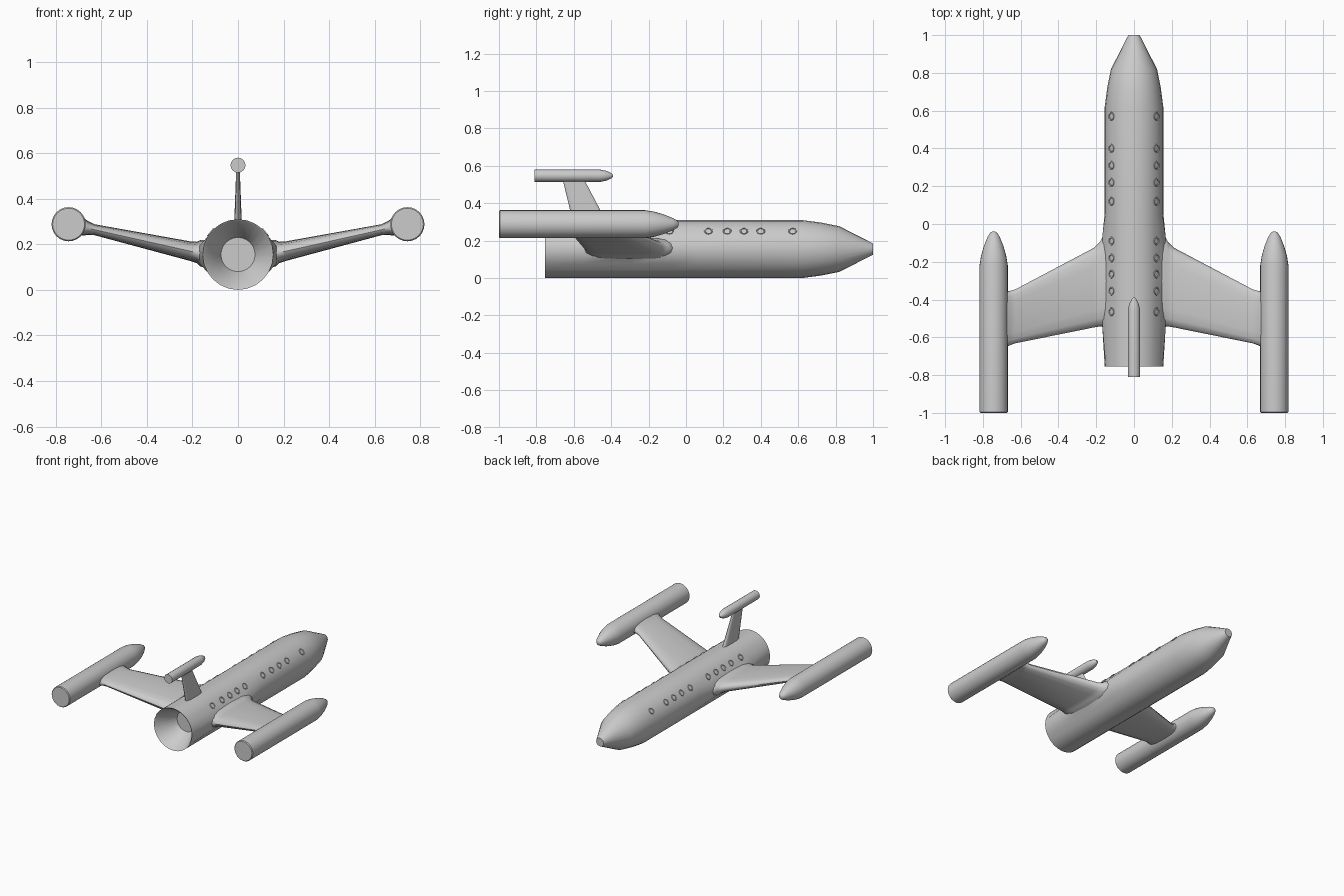
import bpy, bmesh, math
from mathutils import Vector

if "Cube" in bpy.data.objects:
    bpy.data.objects.remove(bpy.data.objects["Cube"])

AXIS_Z = 0.155  # fuselage centre line


def finish(name, bm, angle=35):
    bmesh.ops.recalc_face_normals(bm, faces=bm.faces)
    me = bpy.data.meshes.new(name)
    bm.to_mesh(me)
    bm.free()
    ob = bpy.data.objects.new(name, me)
    bpy.context.collection.objects.link(ob)
    bpy.ops.object.select_all(action='DESELECT')
    ob.select_set(True)
    bpy.context.view_layer.objects.active = ob
    bpy.ops.object.shade_smooth_by_angle(angle=math.radians(angle))
    return ob


def loft(rings):
    """Skin a list of equal-length point rings and cap both ends."""
    bm = bmesh.new()
    vr = [[bm.verts.new(p) for p in r] for r in rings]
    n = len(vr[0])
    for a, b in zip(vr, vr[1:]):
        for i in range(n):
            j = (i + 1) % n
            bm.faces.new((a[i], a[j], b[j], b[i]))
    bm.faces.new(vr[0])
    bm.faces.new(vr[-1])
    return bm


def body(profile, x, z, sides):
    """Round body along y from (y, radius) pairs."""
    return loft([[(x + r * math.cos(2 * math.pi * i / sides), y,
                   z + r * math.sin(2 * math.pi * i / sides))
                  for i in range(sides)] for y, r in profile])


def foil(y_front, y_back, half, n=16):
    """Blunt rounded section as (y, thickness) pairs."""
    c, h = (y_front + y_back) / 2, (y_front - y_back) / 2
    pts = []
    for i in range(n):
        a = 2 * math.pi * i / n
        ca, sa = math.cos(a), math.sin(a)
        pts.append((c + h * math.copysign(abs(ca) ** 0.6, ca),
                    half * math.copysign(abs(sa) ** 0.8, sa)))
    return pts


# Fuselage with hollow rear nozzle, swollen sideways at the wing roots
bm = body([(-0.60, 0.075), (-0.75, 0.148), (-0.755, 0.155), (-0.54, 0.155),
           (-0.30, 0.155), (-0.07, 0.155), (0.06, 0.155), (0.62, 0.155),
           (0.72, 0.142), (0.82, 0.122), (1.0, 0.03)], 0, AXIS_Z, 24)
for v in bm.verts:
    if -0.55 < v.co.y < -0.06 and abs(v.co.z - AXIS_Z) < 0.06:
        v.co.x = math.copysign(0.168, v.co.x)
finish("fuselage", bm)

# Wings: x, z, front y, back y, half thickness; flared at both ends
wing = [(0.10, 0.158, -0.05, -0.545, 0.062), (0.165, 0.160, -0.065, -0.545, 0.058),
        (0.18, 0.164, -0.095, -0.542, 0.047), (0.21, 0.170, -0.125, -0.547, 0.043),
        (0.63, 0.264, -0.347, -0.632, 0.024), (0.66, 0.272, -0.355, -0.643, 0.031),
        (0.68, 0.278, -0.352, -0.655, 0.040), (0.72, 0.284, -0.352, -0.655, 0.040)]

pod = [(-1.0, 0.070), (-0.995, 0.075), (-0.22, 0.075), (-0.17, 0.067),
       (-0.12, 0.053), (-0.07, 0.033), (-0.045, 0.018), (-0.04, 0.008)]

for side, s in (("left", -1), ("right", 1)):
    finish(side + "_wing", loft([[(s * x, y, z + t) for y, t in foil(f, b, h)]
                                 for x, z, f, b, h in wing]), 50)
    finish(side + "_wing_pod", body(pod, s * 0.743, 0.288, 24))

# Tail fin: z, front y, back y, half thickness
fin = [(0.27, -0.405, -0.595, 0.018), (0.31, -0.43, -0.607, 0.016),
       (0.50, -0.53, -0.653, 0.009), (0.55, -0.555, -0.665, 0.009)]
finish("tail_fin", loft([[(t, y, z) for y, t in foil(f, b, h)]
                         for z, f, b, h in fin]), 50)
finish("tail_pod", body([(-0.81, 0.033), (-0.46, 0.033), (-0.425, 0.026),
                         (-0.40, 0.014), (-0.39, 0.006)], 0, 0.547, 16))

# Window rims along both upper sides
tilt = math.radians(51)
for s in (-1, 1):
    for i, y in enumerate((0.57, 0.40, 0.31, 0.22, 0.12,
                           -0.09, -0.18, -0.265, -0.355, -0.465)):
        n = Vector((s * math.sin(tilt), 0, math.cos(tilt)))
        bpy.ops.mesh.primitive_torus_add(
            major_segments=16, minor_segments=6, major_radius=0.019, minor_radius=0.004,
            location=(n.x * 0.154, y, AXIS_Z + n.z * 0.154), rotation=(0, s * tilt, 0))
        ob = bpy.context.object
        ob.name = f"{'left' if s < 0 else 'right'}_window_{i + 1}"
        bpy.ops.object.shade_smooth_by_angle(angle=math.radians(60))
